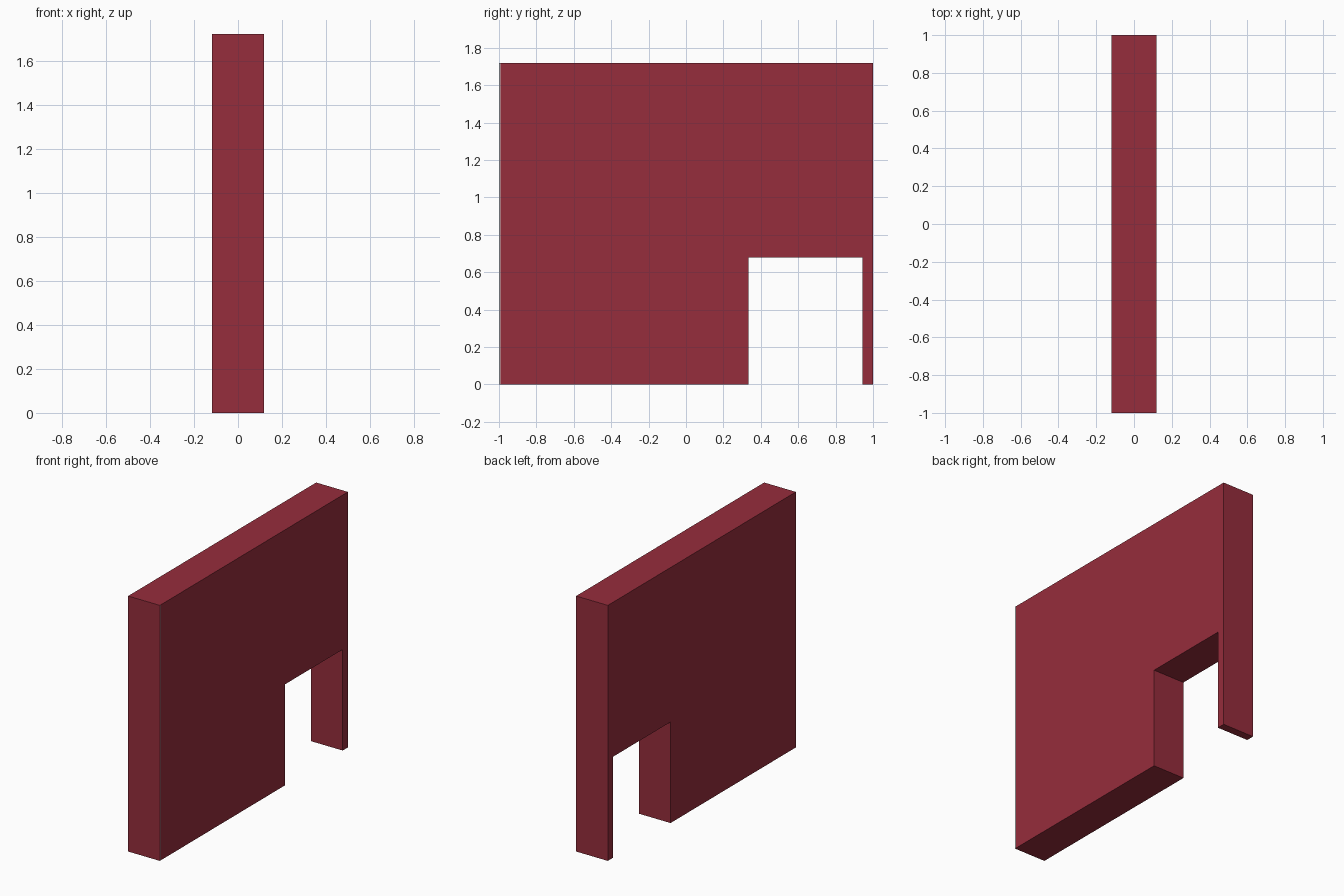
import bpy, bmesh

if "Cube" in bpy.data.objects:
    bpy.data.objects.remove(bpy.data.objects["Cube"])

HALF_X, HEIGHT = 0.118, 1.72
STRIP_Y = -0.992  # edge of the thin pale strip on the right side


def material(name, colour):
    m = bpy.data.materials.new(name)
    m.diffuse_color = (*colour, 1)
    m.use_nodes = True
    m.node_tree.nodes["Principled BSDF"].inputs["Base Color"].default_value = m.diffuse_color
    return m


red = material("dark red", (0.305, 0.026, 0.045))
grey = material("pale grey", (0.60, 0.60, 0.60))

# Wall side profile (y, z) with the doorway notch, extruded through the thickness
profile = [(-1, 0), (0.333, 0), (0.333, 0.68), (0.945, 0.68),
           (0.945, 0), (1, 0), (1, HEIGHT), (-1, HEIGHT)]
bm = bmesh.new()
side = bm.faces.new([bm.verts.new((-HALF_X, y, z)) for y, z in profile])
ext = bmesh.ops.extrude_face_region(bm, geom=[side], use_keep_orig=True)
moved = [g for g in ext["geom"] if isinstance(g, bmesh.types.BMVert)]
bmesh.ops.translate(bm, verts=moved, vec=(2 * HALF_X, 0, 0))
bmesh.ops.recalc_face_normals(bm, faces=bm.faces)

# Cut the narrow strip into the right face at the front corner
right = [f for f in bm.faces if f.normal.x > 0.9]
cut = right + [e for f in right for e in f.edges] + [v for f in right for v in f.verts]
bmesh.ops.bisect_plane(bm, geom=cut, plane_co=(0, STRIP_Y, 0), plane_no=(0, 1, 0))
for f in bm.faces:
    if f.normal.x > 0.9 and f.calc_center_median().y < STRIP_Y:
        f.material_index = 1

mesh = bpy.data.meshes.new("wall_with_doorway")
bm.to_mesh(mesh)
bm.free()
mesh.materials.append(red)
mesh.materials.append(grey)
bpy.context.collection.objects.link(bpy.data.objects.new("wall_with_doorway", mesh))
